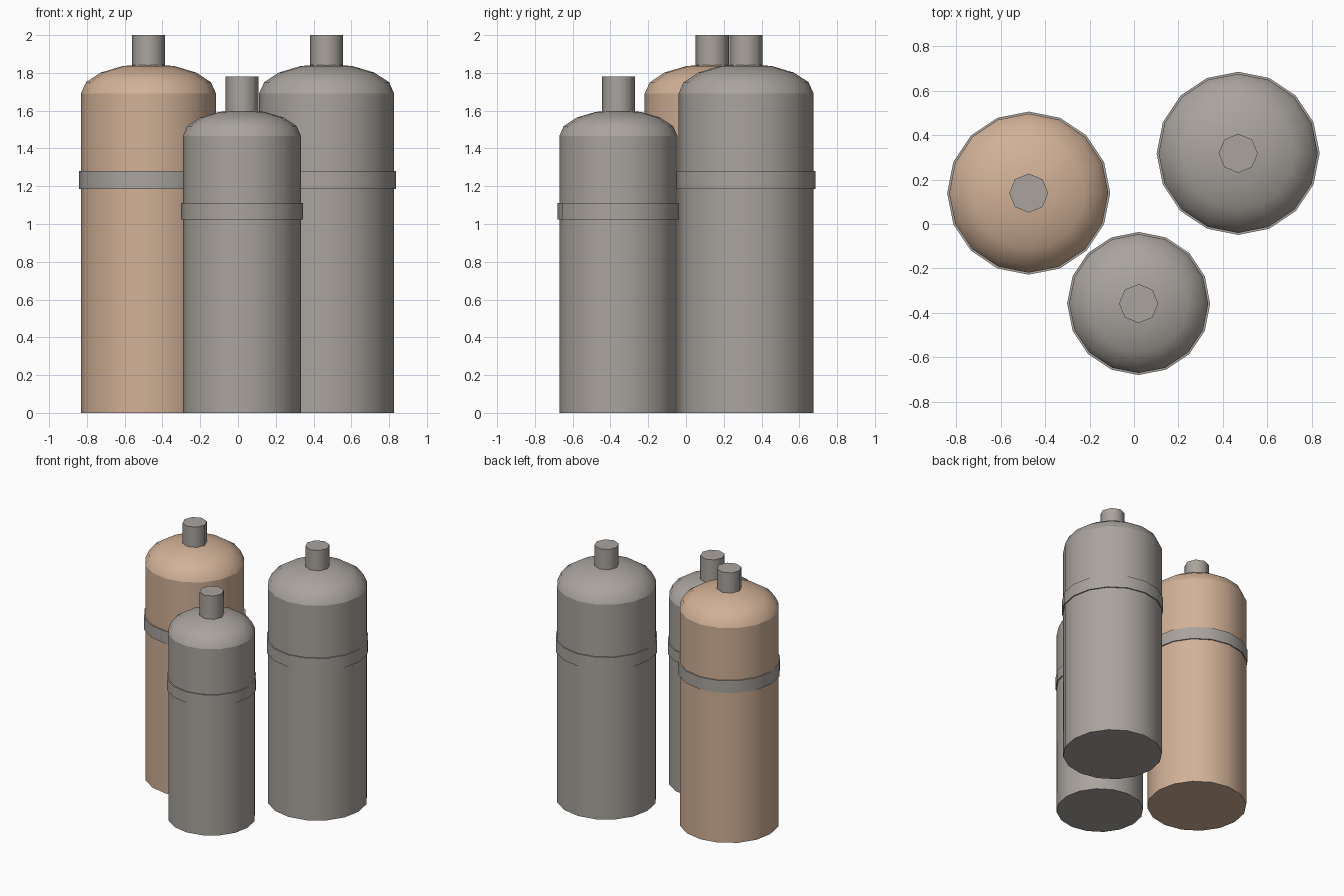
import bpy
import bmesh
import math

if "Cube" in bpy.data.objects:
    bpy.data.objects.remove(bpy.data.objects["Cube"])


def material(name, color):
    m = bpy.data.materials.new(name)
    m.diffuse_color = (*color, 1.0)
    m.use_nodes = True
    m.node_tree.nodes["Principled BSDF"].inputs["Base Color"].default_value = m.diffuse_color
    return m


GREY = material("warm grey metal", (0.40, 0.37, 0.34))
COPPER = material("pale copper", (0.64, 0.44, 0.31))


def lathe(name, profile, sides, xy, mat):
    """Revolve a bottom-to-top (radius, z) profile; open ends get flat caps."""
    bm = bmesh.new()
    rings = []
    for r, z in profile:
        if r < 1e-5:
            rings.append([bm.verts.new((0, 0, z))] * sides)
        else:
            rings.append([bm.verts.new((r * math.cos(2 * math.pi * i / sides),
                                        r * math.sin(2 * math.pi * i / sides), z))
                          for i in range(sides)])
    for low, high in zip(rings, rings[1:]):
        for i in range(sides):
            j = (i + 1) % sides
            corners = [low[i], low[j], high[j], high[i]]
            bm.faces.new(list(dict.fromkeys(corners)))
    if profile[0][0] > 0:
        bm.faces.new(rings[0][::-1])
    if profile[-1][0] > 0:
        bm.faces.new(rings[-1])
    bmesh.ops.recalc_face_normals(bm, faces=bm.faces)
    mesh = bpy.data.meshes.new(name)
    bm.to_mesh(mesh)
    bm.free()
    mesh.materials.append(mat)
    obj = bpy.data.objects.new(name, mesh)
    obj.location = (xy[0], xy[1], 0)
    bpy.context.collection.objects.link(obj)
    bpy.ops.object.select_all(action='DESELECT')
    obj.select_set(True)
    bpy.context.view_layer.objects.active = obj
    bpy.ops.object.shade_smooth_by_angle(angle=math.radians(60))
    return obj


def tank(label, xy, mat, radius, shoulder, dome, band, band_radius, top):
    # straight body
    lathe(label + "_body", [(radius, 0), (radius, shoulder)], 16, xy, mat)
    # flattened dome
    arc = [(radius * math.cos(math.radians(22.5 * k)),
            shoulder + dome * math.sin(math.radians(22.5 * k))) for k in range(5)]
    arc[-1] = (0, shoulder + dome)
    lathe(label + "_dome", arc, 16, xy, mat)
    # strap around the body
    lathe(label + "_band", [(band_radius, band[0]), (band_radius, band[1])], 16, xy, GREY)
    # valve stub
    lathe(label + "_valve", [(0.088, shoulder + dome - 0.04), (0.088, top)], 8, xy, GREY)


tank("left_tank", (-0.474, 0.139), COPPER, 0.358, 1.69, 0.158, (1.184, 1.28), 0.367, 2.0)
tank("right_tank", (0.469, 0.318), GREY, 0.358, 1.69, 0.158, (1.184, 1.28), 0.367, 2.0)
tank("small_tank", (0.021, -0.358), GREY, 0.313, 1.465, 0.139, (1.025, 1.11), 0.322, 1.78)
